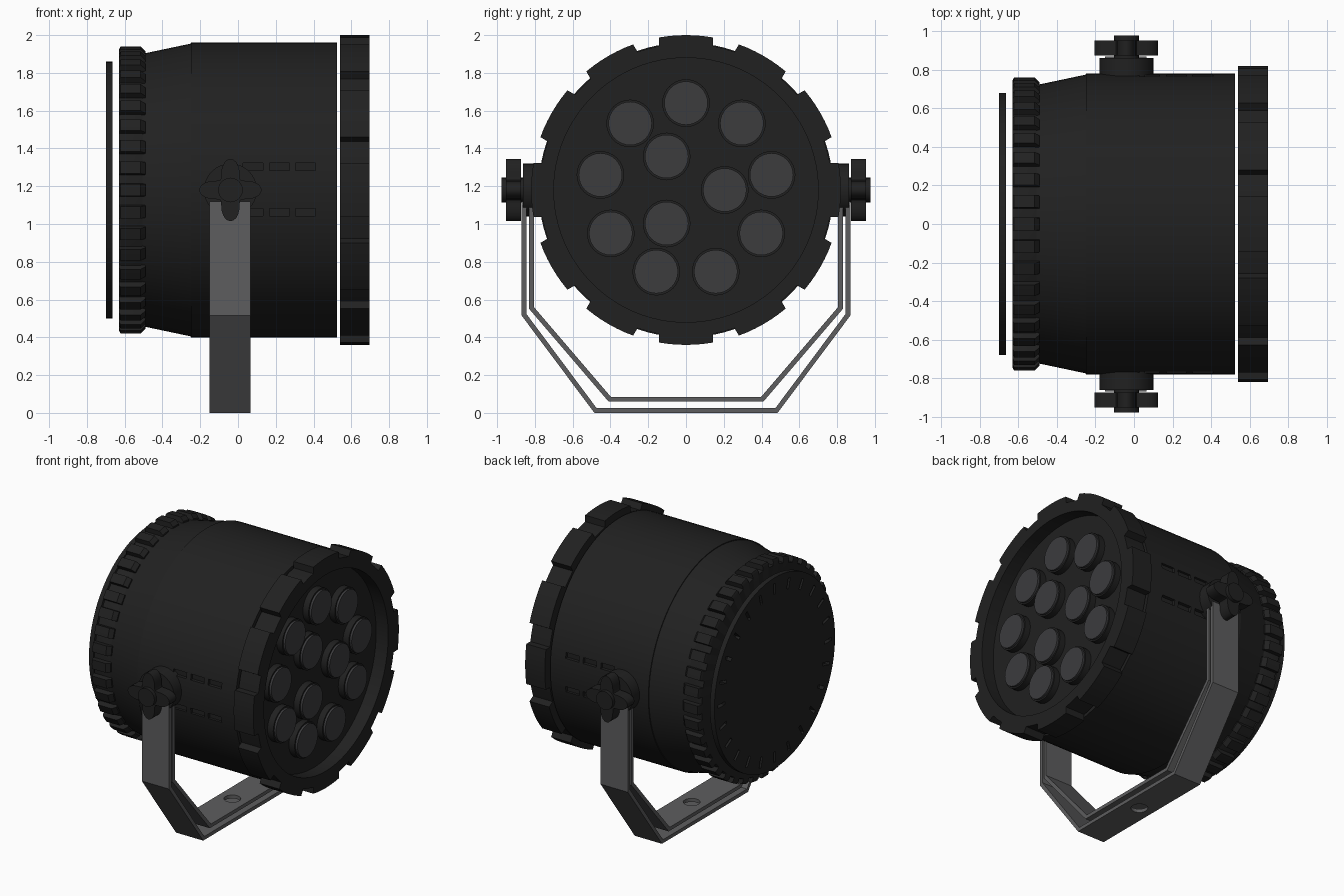
import bpy, bmesh
from math import sin, cos, pi, radians, sqrt
from mathutils import Matrix, Vector

if "Cube" in bpy.data.objects:
    bpy.data.objects.remove(bpy.data.objects["Cube"])

CZ = 1.18    # height of the lamp axis
KX = -0.04   # x of the tilt pivot


def material(name, v, b=0.0):
    m = bpy.data.materials.new(name)
    m.diffuse_color = (v, v, v + b, 1)
    m.use_nodes = True
    m.node_tree.nodes["Principled BSDF"].inputs["Base Color"].default_value = m.diffuse_color
    return m


BLACK = material("black_shell", 0.015)
LENS = material("lens_grey", 0.045, 0.003)
STEEL = material("bracket_grey", 0.11, 0.003)


def finish(name, bm, mat):
    bmesh.ops.remove_doubles(bm, verts=bm.verts, dist=1e-5)
    bmesh.ops.recalc_face_normals(bm, faces=bm.faces)
    me = bpy.data.meshes.new(name)
    bm.to_mesh(me)
    bm.free()
    ob = bpy.data.objects.new(name, me)
    bpy.context.collection.objects.link(ob)
    me.materials.append(mat)
    return ob


def smooth(ob):
    bpy.ops.object.select_all(action='DESELECT')
    ob.select_set(True)
    bpy.context.view_layer.objects.active = ob
    bpy.ops.object.shade_smooth_by_angle(angle=radians(30))


def turned(name, profile, mat=BLACK, teeth=0, duty=0.67, seg=64, ring=False,
           axis='x', centre=(0, 0, CZ), start=0.0):
    """Turned part; profile rows are (along, radius[, radius in tooth gaps])."""
    if teeth:
        p, angles = 2 * pi / teeth, []
        k = 6 if teeth < 20 else 2
        for t in range(teeth):
            c = start + t * p
            h = p * duty / 2
            angles += [(c - h + 2 * h * i / k, 1) for i in range(k + 1)]
            g0, g1 = c + h + p * 0.02, c + p - h - p * 0.02
            angles += [(g0 + (g1 - g0) * i / 2, 0) for i in range(3)]
    else:
        angles = [(2 * pi * i / seg, 1) for i in range(seg)]
    bm = bmesh.new()
    loops = []
    for row in profile:
        loop = []
        for a, tooth in angles:
            r = row[1] if tooth else row[-1]
            u, v = r * cos(a), r * sin(a)
            co = (row[0], u, v) if axis == 'x' else (u, row[0], v)
            loop.append(bm.verts.new(Vector(co) + Vector(centre)))
        loops.append(loop)
    pairs = list(zip(loops, loops[1:])) + ([(loops[-1], loops[0])] if ring else [])
    for a, b in pairs:
        for i in range(len(a)):
            j = (i + 1) % len(a)
            bm.faces.new((a[i], a[j], b[j], b[i]))
    ob = finish(name, bm, mat)
    smooth(ob)
    return ob


def prism(name, pts, a, b, axis, mat):
    """Extrude a flat outline along x (outline y,z) or y (outline x,z)."""
    bm = bmesh.new()
    put = (lambda u, v: (a, u, v)) if axis == 'x' else (lambda u, v: (u, a, v))
    f = bm.faces.new([bm.verts.new(put(u, v)) for u, v in pts])
    ext = bmesh.ops.extrude_face_region(bm, geom=[f])
    d = (b - a, 0, 0) if axis == 'x' else (0, b - a, 0)
    bmesh.ops.translate(bm, vec=d, verts=[v for v in ext['geom'] if isinstance(v, bmesh.types.BMVert)])
    return finish(name, bm, mat)


def boxes(name, mats):
    bm = bmesh.new()
    for m in mats:
        bmesh.ops.create_cube(bm, size=1, matrix=m)
    return finish(name, bm, BLACK)


def cut(ob, cutter):
    mod = ob.modifiers.new("cut", 'BOOLEAN')
    mod.operation, mod.solver, mod.object = 'DIFFERENCE', 'EXACT', cutter
    cutter.hide_render = True
    cutter.hide_set(True)


def block(loc, size, rot=Matrix.Identity(4)):
    return Matrix.Translation(loc) @ rot @ Matrix.Diagonal((*size, 1))


# Housing with rows of shallow vents on both sides
body = turned("housing", [(-0.52, 0), (-0.52, 0.718), (-0.25, 0.775), (-0.249, 0.78),
                          (0.525, 0.78), (0.525, 0)], seg=96)
vents = [block((x, s * 0.80, CZ + dz), (0.105, 0.10, 0.04))
         for s in (-1, 1) for x in (0.08, 0.22, 0.357) for dz in (-0.117, 0.123)]
cut(body, boxes("vent_cutter", vents))

# Toothed cooling ring and slotted back plate
turned("cooling_ring", [(-0.63, 0), (-0.63, 0.745, 0.72), (-0.622, 0.76, 0.725),
                        (-0.515, 0.76, 0.725), (-0.49, 0.735, 0.715), (-0.49, 0)],
       teeth=40, duty=0.55)
plate = turned("back_plate", [(-0.70, 0), (-0.70, 0.68), (-0.665, 0.68), (-0.665, 0)], seg=96)
slots = []
for i in range(24):
    R = Matrix.Rotation(2 * pi * i / 24, 4, 'X')
    slots.append(Matrix.Translation((-0.68, 0, CZ)) @ R @ block((0, 0, 0.60), (0.1, 0.022, 0.075)))
cut(plate, boxes("slot_cutter", slots))

# Notched front bezel, recessed panel
turned("front_bezel", [(0.54, 0.70), (0.54, 0.82, 0.775), (0.695, 0.82, 0.775), (0.695, 0.70)],
       teeth=12, ring=True)
turned("lens_panel", [(0.541, 0), (0.541, 0.705), (0.60, 0.705), (0.60, 0)])

# Outer circle of nine lenses, inner triangle of three
spots = [(0.46, pi / 2 + radians(40) * i) for i in range(9)]
spots += [(0.205, radians(120) * i) for i in range(3)]
for r, a in spots:
    c = (0, r * cos(a), CZ + r * sin(a))
    turned("lens_rim", [(0.59, 0), (0.59, 0.126), (0.645, 0.126), (0.645, 0)], seg=32, centre=c)
    turned("lens", [(0.63, 0), (0.63, 0.115), (0.66, 0.115), (0.66, 0)], LENS, seg=32, centre=c)

# Pivot bosses and four-lobed tightening knobs
for s in (-1, 1):
    c = (KX, 0, CZ)
    turned("pivot_boss", [(s * 0.74, 0), (s * 0.74, 0.14), (s * 0.862, 0.14), (s * 0.862, 0)],
           seg=32, axis='y', centre=c)
    turned("knob_hub", [(s * 0.85, 0), (s * 0.85, 0.065), (s * 0.978, 0.065), (s * 0.978, 0)],
           seg=24, axis='y', centre=c)
    lobes = []
    for i in range(64):
        a = 2 * pi * i / 64
        r = 0.12 + 0.045 * cos(4 * a)
        lobes.append((KX + r * cos(a), CZ + r * sin(a)))
    smooth(prism("knob_lobes", lobes, s * 0.873, s * 0.952, 'y', BLACK))

# Two nested bent straps with a mounting hole
hole = turned("hole_cutter", [(-0.3, 0), (-0.3, 0.055), (0.3, 0.055), (0.3, 0)],
              seg=24, centre=(0, 0, 0))
hole.rotation_euler = (0, pi / 2, 0)
hole.location = (-0.045, 0, 0.05)


def strap(name, outer, inner):
    half = outer + inner[::-1]
    n = len(outer)
    flip = [(-y, z) for y, z in half]
    pts = outer + flip[:n][::-1] + flip[n:][::-1] + inner[::-1]
    cut(prism(name, pts, -0.15, 0.065, 'x', STEEL), hole)


strap("outer_strap", [(0.87, 1.12), (0.87, 0.515), (0.485, 0.0)],
      [(0.845, 1.12), (0.845, 0.524), (0.473, 0.025)])
strap("inner_strap", [(0.83, 1.12), (0.83, 0.55), (0.41, 0.06)],
      [(0.805, 1.12), (0.805, 0.56), (0.398, 0.085)])
